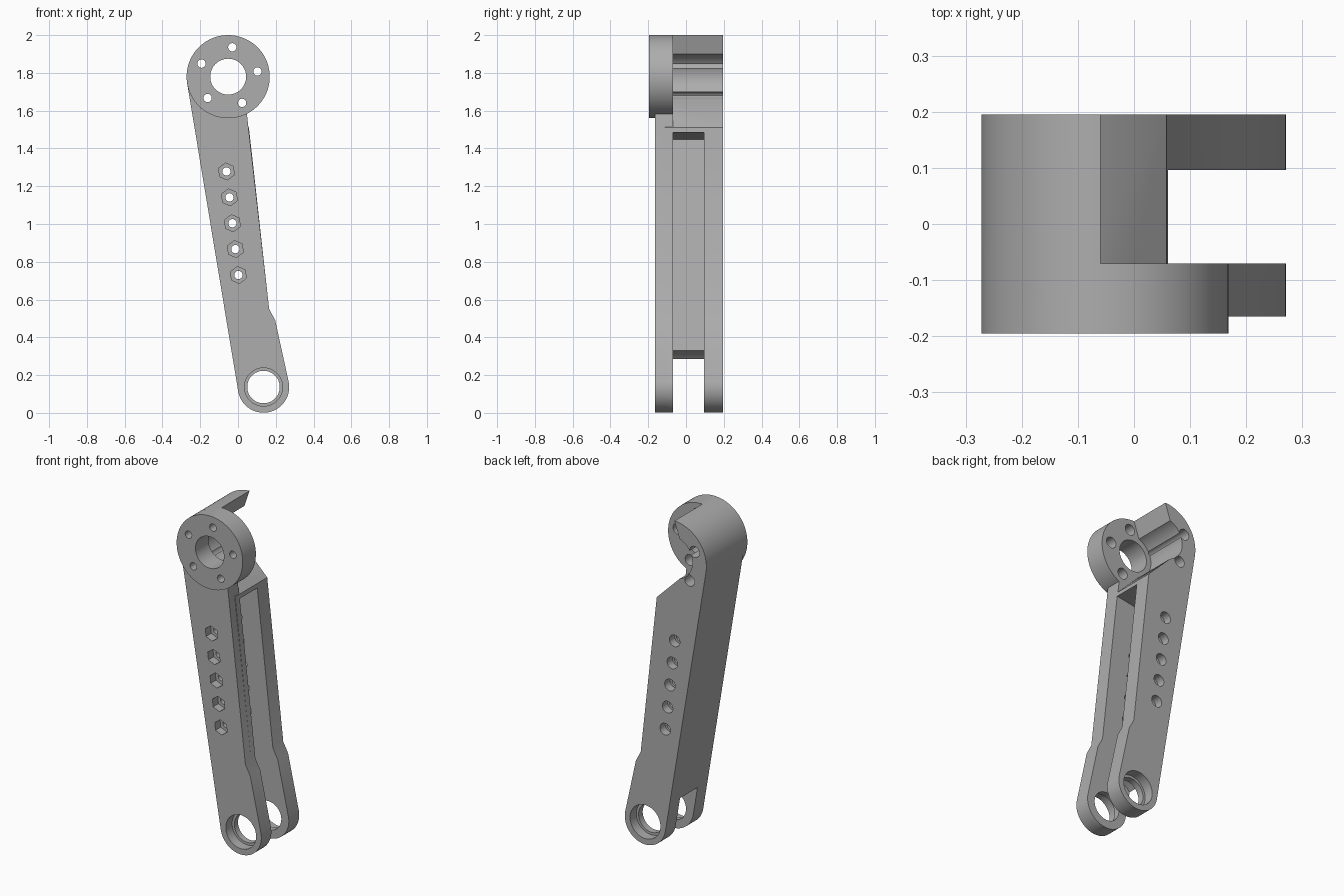
import bpy
import bmesh
from math import radians, degrees, cos, sin, atan2, acos
from mathutils import Vector

cube = bpy.data.objects.get("Cube")
if cube:
    bpy.data.objects.remove(cube)

grey = bpy.data.materials.new("plain grey")
grey.use_nodes = True
colour = (0.42, 0.42, 0.42, 1)
grey.diffuse_color = colour
grey.node_tree.nodes["Principled BSDF"].inputs["Base Color"].default_value = colour

HUB, HUB_R = Vector((-0.052, 1.78)), 0.22
EYE, EYE_R = Vector((0.135, 0.137)), 0.136
FRONT, INNER, BACK = -0.165, -0.07, 0.195


def arc(centre, r, start, end, n=32):
    """Points on an arc in the XZ plane, angles in degrees."""
    angles = [radians(start + (end - start) * i / n) for i in range(n + 1)]
    return [centre + r * Vector((cos(a), sin(a))) for a in angles]


def prism(name, outline, y0, y1):
    """Extrude an XZ outline from y0 to y1."""
    bm = bmesh.new()
    base = bm.faces.new([bm.verts.new((p[0], y0, p[1])) for p in outline])
    ext = bmesh.ops.extrude_face_region(bm, geom=[base])["geom"]
    moved = [v for v in ext if isinstance(v, bmesh.types.BMVert)]
    bmesh.ops.translate(bm, verts=moved, vec=(0, y1 - y0, 0))
    bmesh.ops.recalc_face_normals(bm, faces=bm.faces)
    mesh = bpy.data.meshes.new(name)
    bm.to_mesh(mesh)
    bm.free()
    mesh.materials.append(grey)
    obj = bpy.data.objects.new(name, mesh)
    bpy.context.collection.objects.link(obj)
    return obj


def cylinder(name, centre, r, y0, y1, sides=48, turn=0):
    ring = arc(centre, r, turn, turn + 360, sides)[:-1]
    return prism(name, ring, y0, y1)


def combine(target, tool, operation):
    mod = target.modifiers.new(tool.name, "BOOLEAN")
    mod.operation, mod.solver, mod.object = operation, "EXACT", tool
    bpy.context.view_layer.objects.active = target
    bpy.ops.object.modifier_apply(modifier=mod.name)
    bpy.data.objects.remove(tool)


# Straight outer edge, tangent to the hub and the eye
axis = EYE - HUB
tilt = atan2(axis.y, axis.x)
tangent = degrees(tilt - acos((HUB_R - EYE_R) / axis.length)) + 360
normal = Vector((cos(radians(tangent)), sin(radians(tangent))))
eye_arc = arc(EYE, EYE_R, tangent, 372)
right_edge = [(0.197, 0.49), (0.165, 0.55)]

# Front plate and its round hub
front_outline = [HUB + HUB_R * normal] + eye_arc + right_edge + [(0.045, 1.6), HUB]
arm = prism("lever_arm", front_outline, FRONT, INNER)
combine(arm, cylinder("front_hub", HUB, HUB_R, -BACK, INNER, 96), "UNION")

# Back body with the crescent shell, open towards +x
back_outline = (arc(HUB, HUB_R, 92, tangent, 40) + eye_arc + right_edge
                + [(0.058, 1.51)] + arc(HUB, 0.127, 251, 109))
combine(arm, prism("back_body", back_outline, INNER - 0.04, BACK), "UNION")

# Slot between the plates, leaving a web on the outer edge
web_top = HUB + HUB_R * normal
web_end = EYE + EYE_R * normal
slope = (web_end - web_top).normalized()
slot_corner = web_top + slope * 0.31 - normal * 0.06
slot = [slot_corner, slot_corner - normal * 0.5, (0.5, -0.1), (-0.1, -0.1)]
slot += arc(EYE, 0.22, 200, 119, 20)
combine(arm, prism("slot", slot, INNER, 0.096), "DIFFERENCE")

# Hub bore and five screw holes, wider on the inner side
cuts = [("hub_bore", HUB, 0.095, -0.3, INNER + 0.01, 64, 0)]
for i in range(5):
    p = arc(HUB, 0.157, 10 + 72 * i, 0, 1)[0]
    cuts += [("screw_hole", p, 0.022, -0.3, 0.3, 24, 0),
             ("screw_head", p, 0.033, -0.13, 0.3, 32, 0)]

# Row of bolt holes: hex pockets in front, round pockets behind
for i in range(5):
    p = Vector((-0.061, 1.278)).lerp(Vector((0.002, 0.73)), i / 4)
    cuts += [("bolt_hole", p, 0.022, -0.3, 0.3, 24, 0),
             ("hex_pocket", p, 0.045, -0.3, FRONT + 0.05, 6, degrees(tilt)),
             ("bolt_head", p, 0.035, BACK - 0.05, 0.3, 32, 0)]

# Eye holes with a bearing seat on each outer side
cuts += [("eye_hole", EYE, 0.086, -0.3, 0.3, 64, 0),
         ("front_seat", EYE, 0.101, -0.3, FRONT + 0.06, 64, 0),
         ("back_seat", EYE, 0.101, BACK - 0.06, 0.3, 64, 0)]
for cut in cuts:
    combine(arm, cylinder(*cut), "DIFFERENCE")

bpy.ops.object.select_all(action="DESELECT")
arm.select_set(True)
bpy.context.view_layer.objects.active = arm
bpy.ops.object.shade_smooth_by_angle(angle=radians(30))
